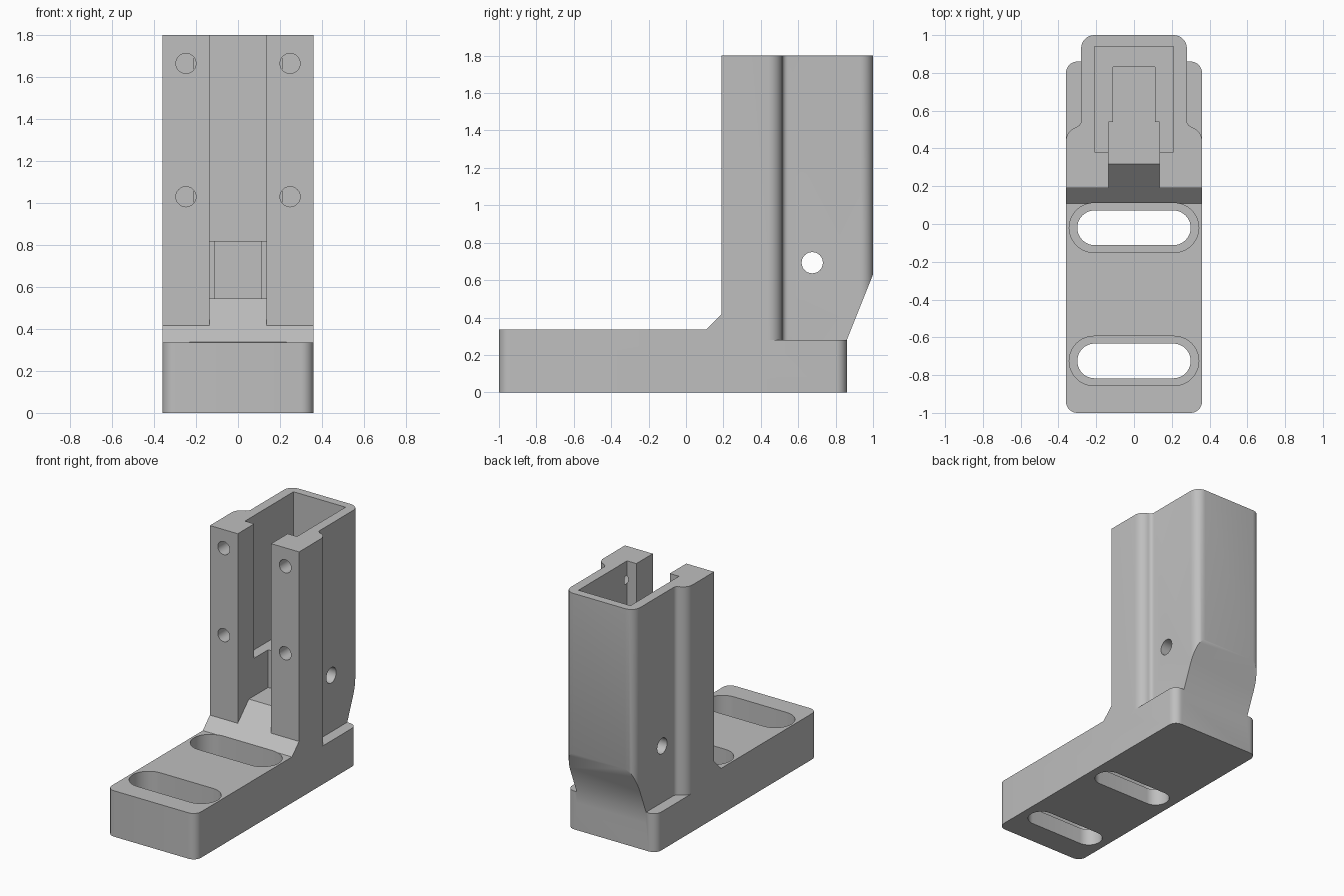
import bpy, bmesh, math

if "Cube" in bpy.data.objects:
    bpy.data.objects.remove(bpy.data.objects["Cube"])

grey = bpy.data.materials.new("plain grey")
grey.diffuse_color = (0.52, 0.52, 0.52, 1)
grey.use_nodes = True
grey.node_tree.nodes["Principled BSDF"].inputs["Base Color"].default_value = grey.diffuse_color


def arc(cx, cy, r, a0, a1, n=8):
    """Points along a circular arc, angles in degrees."""
    return [(cx + r * math.cos(math.radians(a0 + (a1 - a0) * i / n)),
             cy + r * math.sin(math.radians(a0 + (a1 - a0) * i / n))) for i in range(n + 1)]


def prism(name, pts, lo, hi, axis="z"):
    """Extrude a 2D outline along an axis: z uses (x, y), x uses (y, z), y uses (x, z)."""
    place = {"z": lambda p, t: (p[0], p[1], t),
             "x": lambda p, t: (t, p[0], p[1]),
             "y": lambda p, t: (p[0], t, p[1])}[axis]
    bm = bmesh.new()
    a = [bm.verts.new(place(p, lo)) for p in pts]
    b = [bm.verts.new(place(p, hi)) for p in pts]
    bm.faces.new(a)
    bm.faces.new(b)
    for i in range(len(pts)):
        j = (i + 1) % len(pts)
        bm.faces.new((a[i], a[j], b[j], b[i]))
    bmesh.ops.recalc_face_normals(bm, faces=bm.faces)
    me = bpy.data.meshes.new(name)
    bm.to_mesh(me)
    bm.free()
    me.materials.append(grey)
    ob = bpy.data.objects.new(name, me)
    bpy.context.collection.objects.link(ob)
    return ob


def rect(x0, x1, y0, y1):
    return [(x0, y0), (x1, y0), (x1, y1), (x0, y1)]


def rounded(w, y0, y1, r):
    return (arc(w - r, y0 + r, r, -90, 0) + arc(w - r, y1 - r, r, 0, 90)
            + arc(r - w, y1 - r, r, 90, 180) + arc(r - w, y0 + r, r, 180, 270))


def stadium(cy, half, r):
    return arc(half - r, cy, r, -90, 90, 20) + arc(r - half, cy, r, 90, 270, 20)


def combine(target, tool, op="DIFFERENCE"):
    """Apply a boolean and discard the tool."""
    m = target.modifiers.new("bool", "BOOLEAN")
    m.operation, m.solver, m.object = op, "EXACT", tool
    bpy.context.view_layer.objects.active = target
    bpy.ops.object.modifier_apply(modifier=m.name)
    bpy.data.objects.remove(tool, do_unlink=True)


# Base plate with a lower ledge behind
body = prism("slotted_mount_bracket", rounded(0.36, -1, 0.86, 0.06), 0, 0.335)
combine(body, prism("ledge_cut", rect(-0.5, 0.5, 0.40, 1.1), 0.28, 0.5))

# Tower: wide front flange blending into a narrower rounded back
half = ([(0.36, 0.19)] + arc(0.285, 0.44, 0.075, 0, 80)
        + arc(0.31, 0.545, 0.03, 260, 180, 5) + arc(0.21, 0.93, 0.07, 0, 90))
tower = prism("tower", half + [(-x, y) for x, y in reversed(half)], 0.2, 1.8)
combine(tower, prism("slant_cut", [(0.86, 0.1), (0.86, 0.28), (1.0, 0.63),
                                   (1.1, 0.88), (1.1, 0.1)], -0.5, 0.5, "x"))
combine(body, tower, "UNION")

# Chamfer between base and tower front
combine(body, prism("chamfer", [(0.108, 0.335), (0.19, 0.417), (0.3, 0.417),
                                (0.3, 0.2), (0.108, 0.2)], -0.36, 0.36, "x"), "UNION")

# Main cavity, front slot with ramp, and lower pocket
combine(body, prism("cavity", rect(-0.21, 0.21, 0.38, 0.94), 0.82, 1.9))
combine(body, prism("front_slot", [(0.1, 0.417), (0.19, 0.417), (0.318, 0.545), (0.54, 0.545),
                                   (0.54, 1.9), (0.1, 1.9)], -0.135, 0.135, "x"))
combine(body, prism("pocket", rect(-0.11, 0.11, 0.5, 0.83), 0.545, 0.9))

# Cross hole and flange screw holes
combine(body, prism("cross_hole", arc(0.675, 0.693, 0.057, 0, 345, 23), -0.5, 0.5, "x"))
for x in (-0.248, 0.248):
    for z in (1.03, 1.665):
        combine(body, prism("screw_hole", arc(x, z, 0.048, 0, 345, 23), 0.1, 0.41, "y"))

# Counterbored base slots
for y in (-0.02, -0.725):
    combine(body, prism("slot", stadium(y, 0.30, 0.092), -0.1, 0.6))
    combine(body, prism("counterbore", stadium(y, 0.343, 0.131), 0.12, 0.6))

bpy.ops.object.select_all(action="DESELECT")
body.select_set(True)
bpy.context.view_layer.objects.active = body
bpy.ops.object.shade_smooth_by_angle(angle=math.radians(30))
